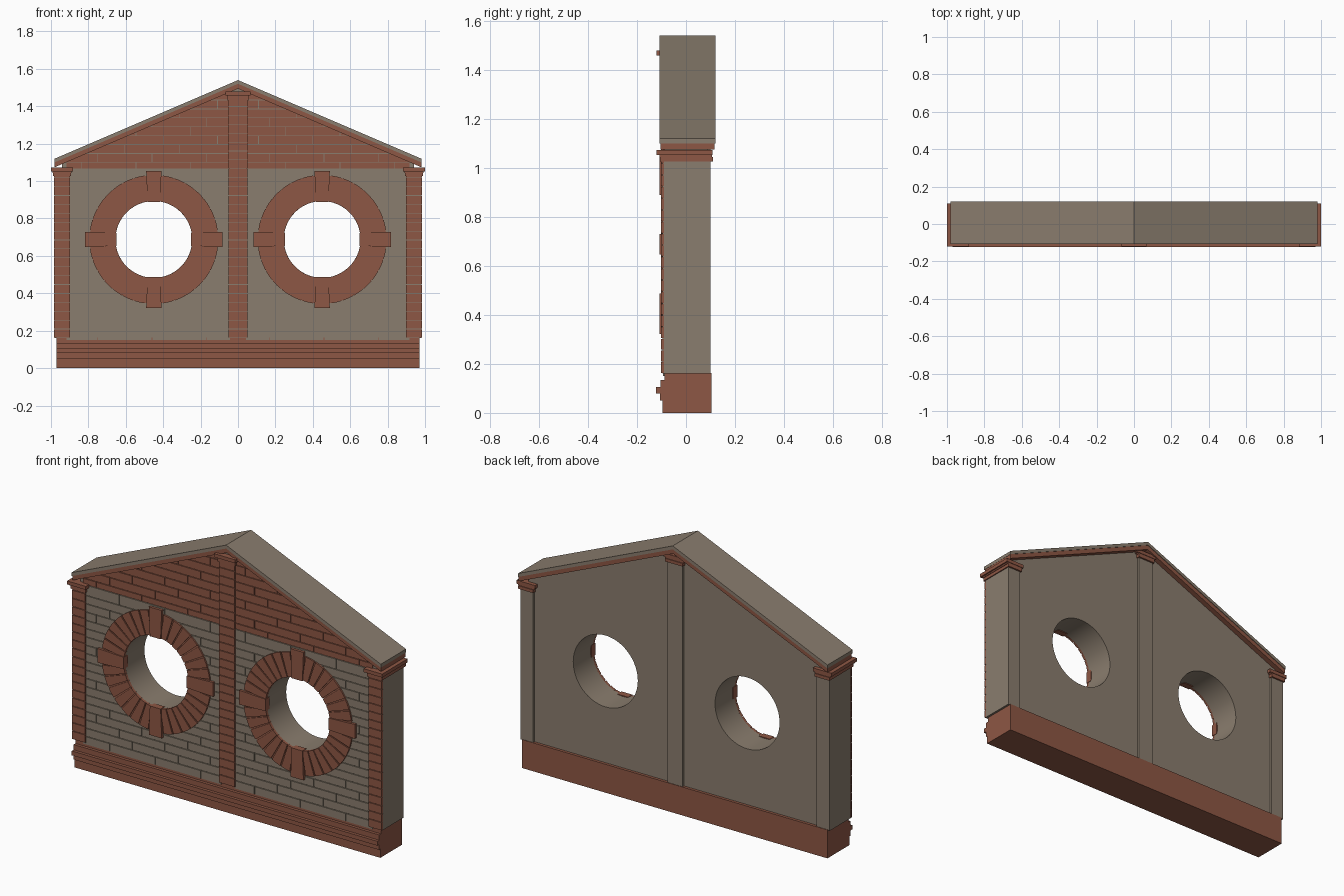
import bpy, bmesh
from math import sin, cos, pi, sqrt, asin
from mathutils import Vector

if "Cube" in bpy.data.objects:
    bpy.data.objects.remove(bpy.data.objects["Cube"], do_unlink=True)


def material(name, rgb):
    m = bpy.data.materials.new(name)
    m.use_nodes = True
    m.diffuse_color = (*rgb, 1)
    m.node_tree.nodes["Principled BSDF"].inputs["Base Color"].default_value = (*rgb, 1)
    return m


RED = material("terracotta red", (0.27, 0.095, 0.058))
GREY = material("warm stone grey", (0.254, 0.205, 0.156))

SLOPE = 0.4286
COURSE, GAP = 0.0476, 0.0035
HOLES = [(-0.45, 0.688), (0.45, 0.688)]
R_IN, R_OUT = 0.205, 0.345


def roof_z(x, drop=0.0):
    return 1.54 - SLOPE * abs(x) - drop


def prism(bm, points, y0, y1):
    """Extrude an outline of (x, z) points from y0 to y1."""
    front = [bm.verts.new((x, y0, z)) for x, z in points]
    back = [bm.verts.new((x, y1, z)) for x, z in points]
    bm.faces.new(front)
    bm.faces.new(back[::-1])
    n = len(points)
    for i in range(n):
        j = (i + 1) % n
        bm.faces.new((front[i], back[i], back[j], front[j]))


def box(bm, x0, x1, y0, y1, z0, z1):
    prism(bm, [(x0, z0), (x1, z0), (x1, z1), (x0, z1)], y0, y1)


def finish(name, bm, *mats):
    bmesh.ops.recalc_face_normals(bm, faces=bm.faces)
    me = bpy.data.meshes.new(name)
    bm.to_mesh(me)
    bm.free()
    for m in mats:
        me.materials.append(m)
    ob = bpy.data.objects.new(name, me)
    bpy.context.collection.objects.link(ob)
    return ob


# Wall core: gabled outline with two round openings, as a filled curve
curve = bpy.data.curves.new("wall_core", "CURVE")
curve.dimensions = "2D"
curve.fill_mode = "BOTH"
curve.extrude = 0.087
outline = [(-0.94, 0.12), (0.94, 0.12), (0.94, roof_z(0.94, 0.03)),
           (0, roof_z(0, 0.03)), (-0.94, roof_z(0.94, 0.03))]
circles = [[(cx + R_IN * cos(2 * pi * i / 64), cz + R_IN * sin(2 * pi * i / 64))
            for i in range(64)] for cx, cz in HOLES]
for loop in [outline] + circles:
    sp = curve.splines.new("POLY")
    sp.points.add(len(loop) - 1)
    for p, (x, z) in zip(sp.points, loop):
        p.co = (x, z, 0, 1)
    sp.use_cyclic_u = True
curve.materials.append(GREY)
wall = bpy.data.objects.new("wall_core", curve)
wall.rotation_euler = (pi / 2, 0, 0)
bpy.context.collection.objects.link(wall)
bpy.context.view_layer.objects.active = wall
wall.select_set(True)
bpy.ops.object.convert(target="MESH")
bpy.ops.object.shade_smooth_by_angle()

# Brick courses: grey below the gable line, red above
GABLE = 1.065
levels = [0.148 + COURSE * i for i in range(29)]
levels[19] = GABLE


def row_spans(x0, x1, z0, z1):
    """Remove the part of a brick that falls inside the round opening."""
    cx, cz = HOLES[1]
    d = abs((z0 + z1) / 2 - cz)
    half = sqrt(max(0, 0.27 ** 2 - d * d))
    if half == 0:
        return [(x0, x1)]
    parts = [(x0, min(x1, cx - half)), (max(x0, cx + half), x1)]
    return [(a, b) for a, b in parts if b - a > 0.002]


bm = bmesh.new()
for row, (z0, z1) in enumerate(zip(levels, levels[1:])):
    start = (0.17, 0.315, 0.11, 0.255)[row % 4] - 0.29
    joints = [0.04] + [j for j in (start + 0.29 * k for k in range(5))
                       if 0.06 < j < 0.89] + [0.92]
    for a, b in zip(joints, joints[1:]):
        for x0, x1 in row_spans(a + GAP / 2, b - GAP / 2, z0, z1):
            for s in (-1, 1):
                box(bm, *sorted((s * x0, s * x1)), -0.093, -0.08,
                    z0 + GAP / 2, z1 - GAP / 2)
bmesh.ops.recalc_face_normals(bm, faces=bm.faces)
for s in (-1, 1):
    bmesh.ops.bisect_plane(bm, geom=bm.verts[:] + bm.edges[:] + bm.faces[:],
                           plane_co=(0, 0, roof_z(0, 0.035)),
                           plane_no=Vector((s * SLOPE, 0, 1)), clear_outer=True)
for f in bm.faces:
    f.material_index = int(f.calc_center_median().z > GABLE)
finish("wall_bricks", bm, GREY, RED)

# Stepped plinth
bm = bmesh.new()
for z0, z1, y in [(0, 0.05, -0.095), (0.05, 0.08, -0.107), (0.08, 0.105, -0.122),
                  (0.105, 0.135, -0.105), (0.135, 0.163, -0.088)]:
    box(bm, -0.97, 0.97, y, 0.103, z0, z1)
finish("stepped_plinth", bm, RED)


# Pilasters: grey shaft, red brick facing and red capital
def pilaster(name, cx, half, top):
    bm = bmesh.new()
    box(bm, cx - half, cx + half, -0.096, 0.1, 0.16, top)
    finish(name + "_shaft", bm, GREY)
    bm = bmesh.new()
    z = 0.163
    while z < top:
        box(bm, cx - half - 0.001, cx + half + 0.001, -0.102, -0.09,
            z, min(z + COURSE - GAP, top))
        z += COURSE
    finish(name + "_brick_facing", bm, RED)
    bm = bmesh.new()
    for grow, y0, y1, z0, z1 in [(0.006, -0.107, 0.11, 0, 0.018),
                                 (0.010, -0.109, 0.106, 0.018, 0.026),
                                 (0.018, -0.121, 0.109, 0.026, 0.046)]:
        box(bm, cx - half - grow, cx + half + grow, y0, y1, top + z0, top + z1)
    finish(name + "_capital", bm, RED)


pilaster("left_pilaster", 0.941, 0.041, 1.026)
pilaster("right_pilaster", -0.941, 0.041, 1.026)
pilaster("centre_pilaster", 0, 0.049, 1.432)


# Roof slab with red trim beneath
def gable_layer(name, half, top, bottom, y0, y1, mat):
    bm = bmesh.new()
    xs = (-half, 0, half)
    prism(bm, [(x, roof_z(x, bottom)) for x in xs]
          + [(x, roof_z(x, top)) for x in xs[::-1]], y0, y1)
    finish(name, bm, mat)


gable_layer("roof_slab", 0.982, 0, 0.02, -0.108, 0.12, GREY)
gable_layer("roof_trim", 0.98, 0.02, 0.046, -0.103, 0.117, RED)


# Round window surrounds: backing ring, wedge stones, four keystones
def wedge(bm, cx, cz, a0, a1, r0, r1, y0, y1, steps=2):
    angles = [a0 + (a1 - a0) * i / steps for i in range(steps + 1)]
    pts = [(cx + r1 * cos(a), cz + r1 * sin(a)) for a in angles]
    pts += [(cx + r0 * cos(a), cz + r0 * sin(a)) for a in angles[::-1]]
    prism(bm, pts, y0, y1)


def keystone(bm, cx, cz, angle):
    c, s = cos(angle), sin(angle)
    shape = [(0.2, -0.034), (0.367, -0.041), (0.367, 0.041), (0.2, 0.034)]
    prism(bm, [(cx + r * c - t * s, cz + r * s + t * c) for r, t in shape],
          -0.108, -0.07)


STONES = 7
for side, (cx, cz) in zip(("right", "left"), HOLES):
    bm = bmesh.new()
    edge = asin(0.036 / 0.27)
    step = (pi / 2 - 2 * edge) / STONES
    for q in range(4):
        base = q * pi / 2
        keystone(bm, cx, cz, base)
        wedge(bm, cx, cz, base, base + pi / 2, R_IN + 0.001, R_OUT - 0.002,
              -0.096, -0.08, 16)
        for i in range(STONES):
            a = base + edge + i * step
            wedge(bm, cx, cz, a + 0.012, a + step - 0.012, R_IN, R_OUT,
                  -0.102, -0.085)
    finish(side + "_window_surround", bm, RED)
